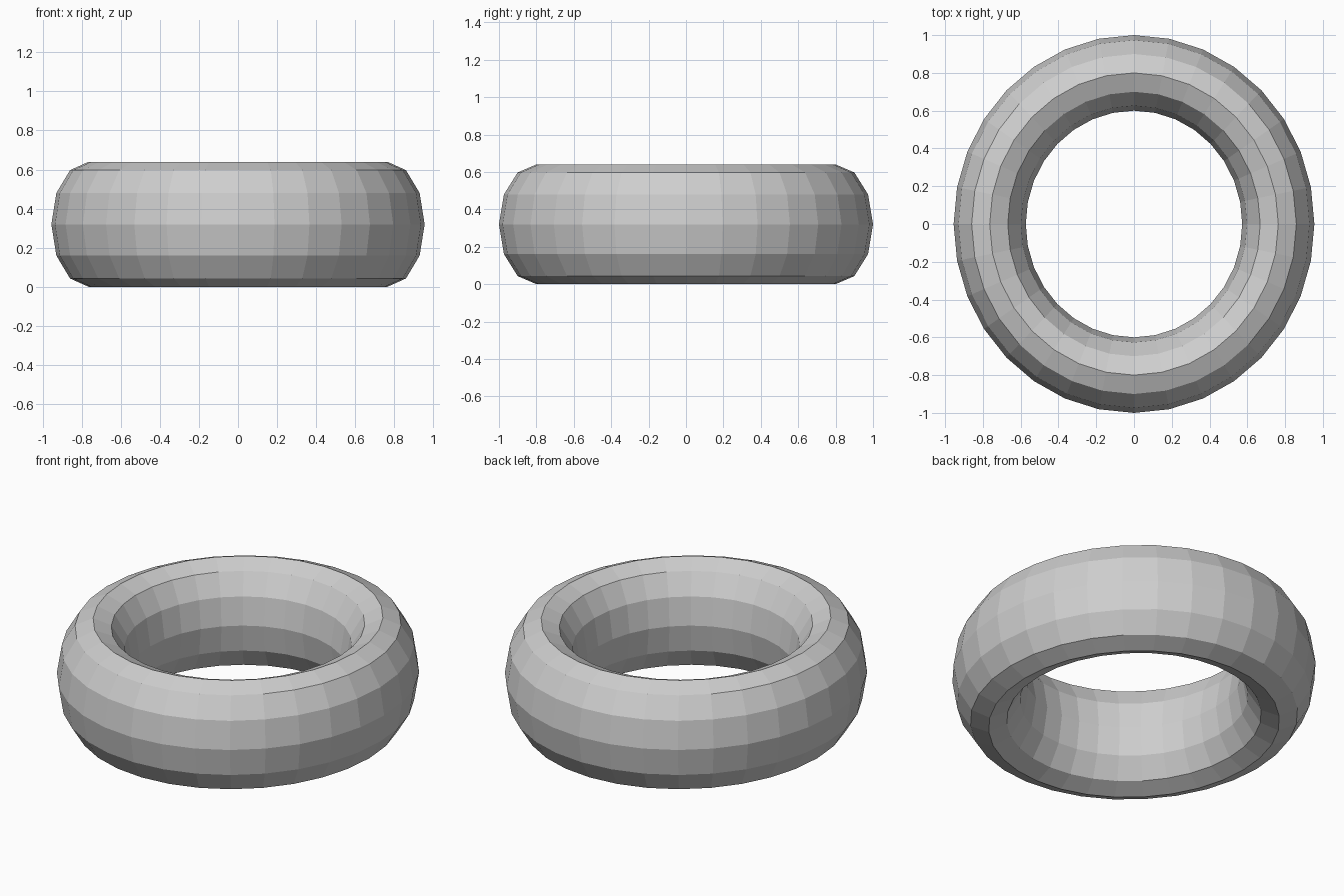
import bpy
import bmesh
from math import cos, sin, pi
from mathutils import Matrix

SIDES = 32          # facets around the ring
SECTION = 12        # facets around the tube
RING_R = 0.8        # centre line radius
TUBE_R = 0.2        # half width of the tube
TUBE_H = 0.32       # half height of the tube
SQUASH = 0.955      # the ring is slightly narrower across x

cube = bpy.data.objects.get("Cube")
if cube:
    bpy.data.objects.remove(cube, do_unlink=True)

# Plain grey material
grey = bpy.data.materials.new("light_grey")
grey.use_nodes = True
colour = (0.62, 0.62, 0.62, 1)
grey.diffuse_color = colour
grey.node_tree.nodes["Principled BSDF"].inputs["Base Color"].default_value = colour

# Tall oval cross-section, spun into a closed ring
bm = bmesh.new()
angles = [2 * pi * i / SECTION for i in range(SECTION)]
profile = [bm.verts.new((0, RING_R + TUBE_R * cos(a), TUBE_H * (1 + sin(a))))
           for a in angles]
edges = [bm.edges.new((profile[i - 1], profile[i])) for i in range(SECTION)]
bmesh.ops.spin(bm, geom=profile + edges, cent=(0, 0, 0), axis=(0, 0, 1),
               angle=2 * pi, steps=SIDES, use_merge=False)
bmesh.ops.remove_doubles(bm, verts=bm.verts, dist=0.001)
bmesh.ops.transform(bm, matrix=Matrix.Diagonal((SQUASH, 1, 1, 1)), verts=bm.verts)
bmesh.ops.recalc_face_normals(bm, faces=bm.faces)

mesh = bpy.data.meshes.new("ring")
bm.to_mesh(mesh)
bm.free()
mesh.materials.append(grey)
ring = bpy.data.objects.new("ring", mesh)
bpy.context.collection.objects.link(ring)
